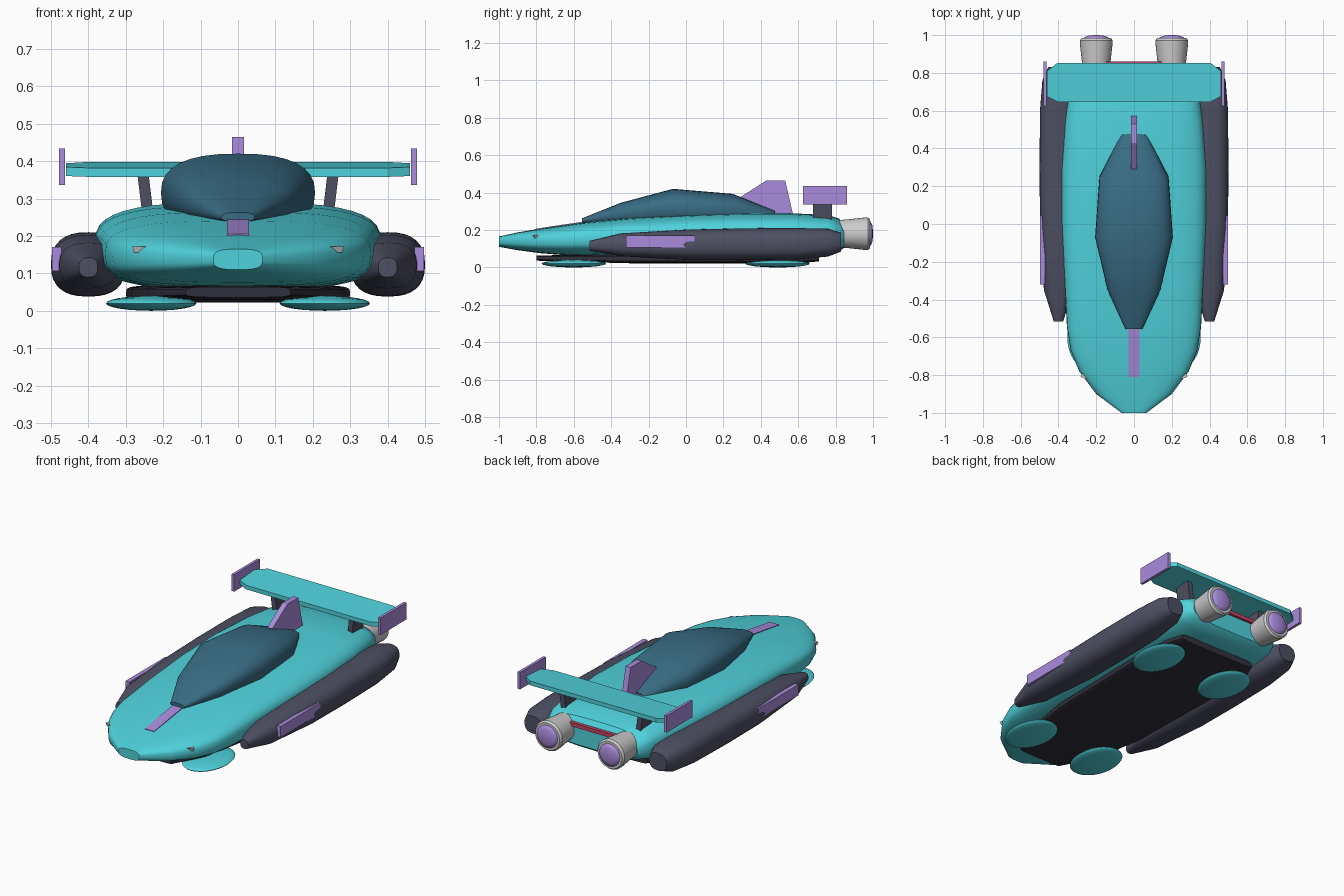
import bpy, bmesh, math
from mathutils import Matrix

if "Cube" in bpy.data.objects:
    bpy.data.objects.remove(bpy.data.objects["Cube"])


def material(name, rgb):
    m = bpy.data.materials.new(name)
    m.diffuse_color = (*rgb, 1)
    m.use_nodes = True
    m.node_tree.nodes["Principled BSDF"].inputs["Base Color"].default_value = m.diffuse_color
    return m


TEAL = material("teal", (0.08, 0.65, 0.72))
DARK = material("dark", (0.075, 0.08, 0.125))
BELLY = material("belly", (0.03, 0.03, 0.045))
GLASS = material("glass", (0.04, 0.15, 0.23))
PURPLE = material("purple", (0.40, 0.26, 0.72))
RED = material("red", (0.55, 0.06, 0.12))


def finish(name, bm, mat=None, angle=None):
    bmesh.ops.recalc_face_normals(bm, faces=bm.faces)
    me = bpy.data.meshes.new(name)
    bm.to_mesh(me)
    bm.free()
    ob = bpy.data.objects.new(name, me)
    bpy.context.collection.objects.link(ob)
    if mat:
        me.materials.append(mat)
    if angle:
        bpy.ops.object.select_all(action='DESELECT')
        ob.select_set(True)
        bpy.context.view_layer.objects.active = ob
        bpy.ops.object.shade_smooth_by_angle(angle=math.radians(angle))
    return ob


def loft(name, sections, mat=None, power=2, x=0, seg=32, angle=35):
    """Skin superellipse sections (y, half width, z low, z high) along y."""
    bm = bmesh.new()
    rings = []
    for y, w, lo, hi in sections:
        ring = []
        for i in range(seg):
            a = 2 * math.pi * i / seg
            c, s = math.cos(a), math.sin(a)
            px = math.copysign(abs(c) ** (2 / power), c) * w
            pz = math.copysign(abs(s) ** (2 / power), s) * (hi - lo) / 2
            ring.append(bm.verts.new((x + px, y, (lo + hi) / 2 + pz)))
        rings.append(ring)
    for a, b in zip(rings, rings[1:]):
        for i in range(seg):
            j = (i + 1) % seg
            bm.faces.new((a[i], a[j], b[j], b[i]))
    bm.faces.new(rings[0])
    bm.faces.new(rings[-1])
    return finish(name, bm, mat, angle)


def prism(name, points, offset, mat=None):
    """Extrude a flat polygon of 3D points by an offset vector."""
    bm = bmesh.new()
    face = bm.faces.new([bm.verts.new(p) for p in points])
    top = bmesh.ops.extrude_face_region(bm, geom=[face])["geom"]
    bmesh.ops.translate(bm, vec=offset, verts=[v for v in top if isinstance(v, bmesh.types.BMVert)])
    return finish(name, bm, mat)


def box(name, x, y, z, mat):
    """Box from (low, high) ranges."""
    pts = [(x[0], y[0], z[0]), (x[1], y[0], z[0]), (x[1], y[1], z[0]), (x[0], y[1], z[0])]
    return prism(name, pts, (0, 0, z[1] - z[0]), mat)


# Main hull
loft("hull", [(-1, .066, .11, .165), (-.9, .20, .092, .187), (-.78, .29, .076, .207),
              (-.67, .335, .067, .223), (-.55, .355, .062, .24), (-.3, .368, .058, .264),
              (0, .383, .056, .281), (.3, .383, .056, .29), (.55, .365, .058, .29),
              (.76, .335, .07, .28), (.82, .31, .085, .26), (.845, .28, .105, .225)],
     TEAL, 3.1, seg=40)

# Cockpit canopy
loft("canopy", [(-.555, .045, .238, .263), (-.35, .14, .225, .345), (-.07, .206, .21, .42),
                (.25, .183, .21, .393), (.475, .068, .24, .302)], GLASS, 2.5, angle=25)

# Belly plate
loft("belly_plate", [(-.8, .14, .036, .064), (-.62, .23, .03, .066), (-.3, .285, .022, .07),
                     (.4, .30, .022, .07), (.62, .285, .024, .07), (.71, .25, .032, .07)],
     BELLY, 5)

# Nose stripe lying on the hull
prism("nose_stripe", [(-.03, -.81, .19), (-.03, -.53, .23), (-.03, -.53, .247),
                      (-.03, -.67, .227), (-.03, -.81, .2055)], (.06, 0, 0), PURPLE)

# Tail fin
prism("tail_fin", [(-.016, .29, .27), (-.016, .29, .375), (-.016, .43, .465),
                   (-.016, .53, .465), (-.016, .573, .28)], (.032, 0, 0), PURPLE)

# Rear wing, slightly tilted up towards the back
wing = [(-.40, .645), (.40, .645), (.46, .675), (.46, .81), (.405, .853),
        (-.405, .853), (-.46, .81), (-.46, .675)]
prism("rear_wing", [(x, y, .358 + (y - .645) * .075) for x, y in wing], (0, 0, .024), TEAL)

# Tail light
box("tail_light", (-.15, .15), (.82, .86), (.21, .232), RED)

for side, s in (("left", -1), ("right", 1)):
    # Side pods
    loft(side + "_pod", [(-.515, .025, .09, .142), (-.35, .077, .06, .182), (0, .098, .04, .202),
                         (.3, .1, .038, .209), (.6, .098, .043, .21), (.76, .085, .058, .207),
                         (.83, .055, .085, .185)], DARK, 2.5, x=s * .4)
    # Pod accent strips
    box(side + "_pod_strip", sorted((s * .472, s * .497)), (-.32, .045), (.107, .17), PURPLE)
    # Wing end plates
    box(side + "_end_plate", sorted((s * .462, s * .478)), (.625, .86), (.336, .434), PURPLE)
    # Wing struts
    prism(side + "_wing_strut", [(s * .225, .68, .25), (s * .255, .68, .25), (s * .255, .78, .25),
                                 (s * .225, .78, .25)], (s * .014, 0, .115), DARK)
    # Headlights
    prism(side + "_headlight", [(s * .19, -.842, .17), (s * .283, -.81, .172), (s * .265, -.775, .172),
                                (s * .19, -.78, .17)], (-s * .005, .004, -.016))
    # Engine nozzles and glowing cores
    loft(side + "_engine", [(y, r, .18 - r, .18 + r) for y, r in
                            ((.8, .072), (.86, .076), (.95, .086), (.972, .087), (.984, .078))],
         x=s * .2)
    loft(side + "_engine_glow", [(y, r, .18 - r, .18 + r) for y, r in
                                 ((.975, .066), (.988, .064), (.996, .045), (1, .015))],
         PURPLE, x=s * .2, angle=60)
    # Hover pads
    for end, y in (("front", -.6), ("rear", .49)):
        bm = bmesh.new()
        bmesh.ops.create_uvsphere(bm, u_segments=32, v_segments=12, radius=1,
                                  matrix=Matrix.Translation((s * .232, y, .02))
                                  @ Matrix.Diagonal((.121, .172, .02, 1)))
        finish(f"{side}_{end}_hover_pad", bm, TEAL, 60)
